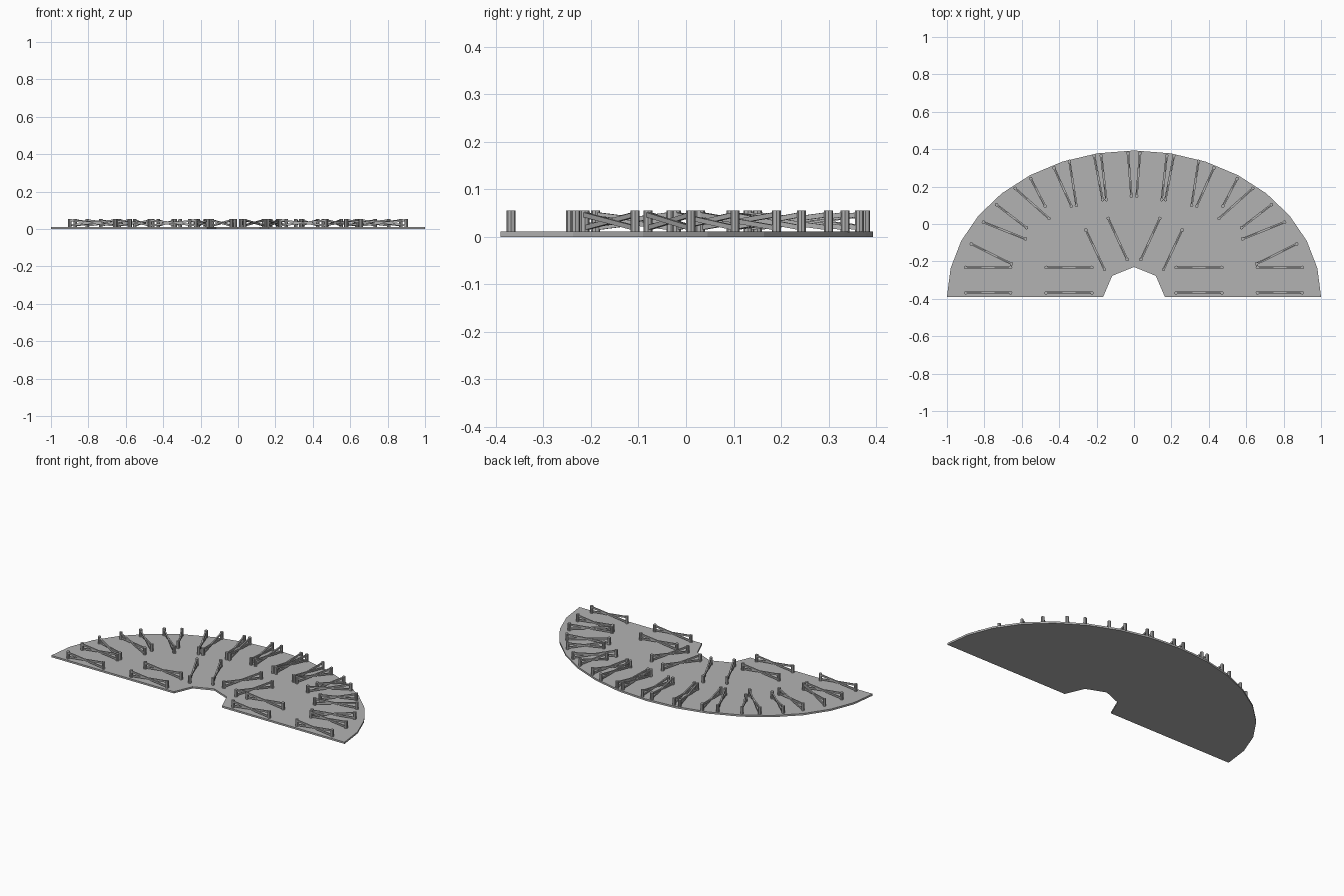
import bpy, bmesh, math
from mathutils import Vector, Matrix

if "Cube" in bpy.data.objects:
    bpy.data.objects.remove(bpy.data.objects["Cube"])

grey = bpy.data.materials.new("light grey")
grey.diffuse_color = (0.45, 0.45, 0.45, 1)
grey.use_nodes = True
grey.node_tree.nodes["Principled BSDF"].inputs["Base Color"].default_value = grey.diffuse_color

PLATE_T, TOP = 0.011, 0.055


def finish(name, bm):
    bmesh.ops.recalc_face_normals(bm, faces=bm.faces)
    me = bpy.data.meshes.new(name)
    bm.to_mesh(me)
    bm.free()
    me.materials.append(grey)
    ob = bpy.data.objects.new(name, me)
    bpy.context.collection.objects.link(ob)
    return ob


# Half-ring base plate: elliptical arch with a small faceted notch
def arc(a, b, n):
    return [(a * math.cos(math.pi * i / n), -0.39 + b * math.sin(math.pi * i / n))
            for i in range(n + 1)]


bm = bmesh.new()
outline = arc(1.0, 0.783, 16) + arc(0.165, 0.16, 4)[::-1]
face = bm.faces.new([bm.verts.new((x, y, 0)) for x, y in outline])
ext = bmesh.ops.extrude_face_region(bm, geom=[face])
bmesh.ops.translate(bm, vec=(0, 0, PLATE_T),
                    verts=[v for v in ext["geom"] if isinstance(v, bmesh.types.BMVert)])
finish("base_plate", bm)


# Cross-braced frame: two posts joined by two diagonal bars
def bar(bm, p, q, width, height):
    d = q - p
    rot = d.to_track_quat('X', 'Z').to_matrix().to_4x4()
    m = Matrix.Translation((p + q) / 2) @ rot @ Matrix.Diagonal((d.length, width, height, 1))
    bmesh.ops.create_cube(bm, size=1, matrix=m)


def frame(name, x0, y0, x1, y1):
    bm = bmesh.new()
    for x, y in ((x0, y0), (x1, y1)):
        bmesh.ops.create_cone(bm, cap_ends=True, segments=8, radius1=0.0095, radius2=0.0095,
                              depth=TOP - PLATE_T + 0.002,
                              matrix=Matrix.Translation((x, y, (TOP + PLATE_T - 0.002) / 2)))
    lo, hi = PLATE_T + 0.008, TOP - 0.008
    side = Vector((y0 - y1, x1 - x0, 0)).normalized() * 0.002
    bar(bm, Vector((x0, y0, lo)) + side, Vector((x1, y1, hi)) + side, 0.008, 0.010)
    bar(bm, Vector((x0, y0, hi)) - side, Vector((x1, y1, lo)) - side, 0.008, 0.010)
    finish(name, bm)


# Outer end and inner end of each frame on the right half
frames = [
    (0.90, -0.368, 0.66, -0.368), (0.47, -0.368, 0.225, -0.368),
    (0.90, -0.232, 0.66, -0.232), (0.47, -0.232, 0.225, -0.232),
    (0.87, -0.107, 0.655, -0.213), (0.805, 0.010, 0.58, -0.080),
    (0.735, 0.103, 0.575, -0.020), (0.635, 0.190, 0.455, 0.030),
    (0.552, 0.243, 0.475, 0.095), (0.427, 0.300, 0.335, 0.095),
    (0.345, 0.335, 0.308, 0.100), (0.213, 0.365, 0.168, 0.130),
    (0.175, 0.365, 0.148, 0.130), (0.032, 0.378, 0.014, 0.150),
    (0.257, -0.032, 0.158, -0.243), (0.138, 0.030, 0.037, -0.190),
]
for i, (x0, y0, x1, y1) in enumerate(frames):
    frame("right_frame_%d" % i, x0, y0, x1, y1)
    frame("left_frame_%d" % i, -x0, y0, -x1, y1)
